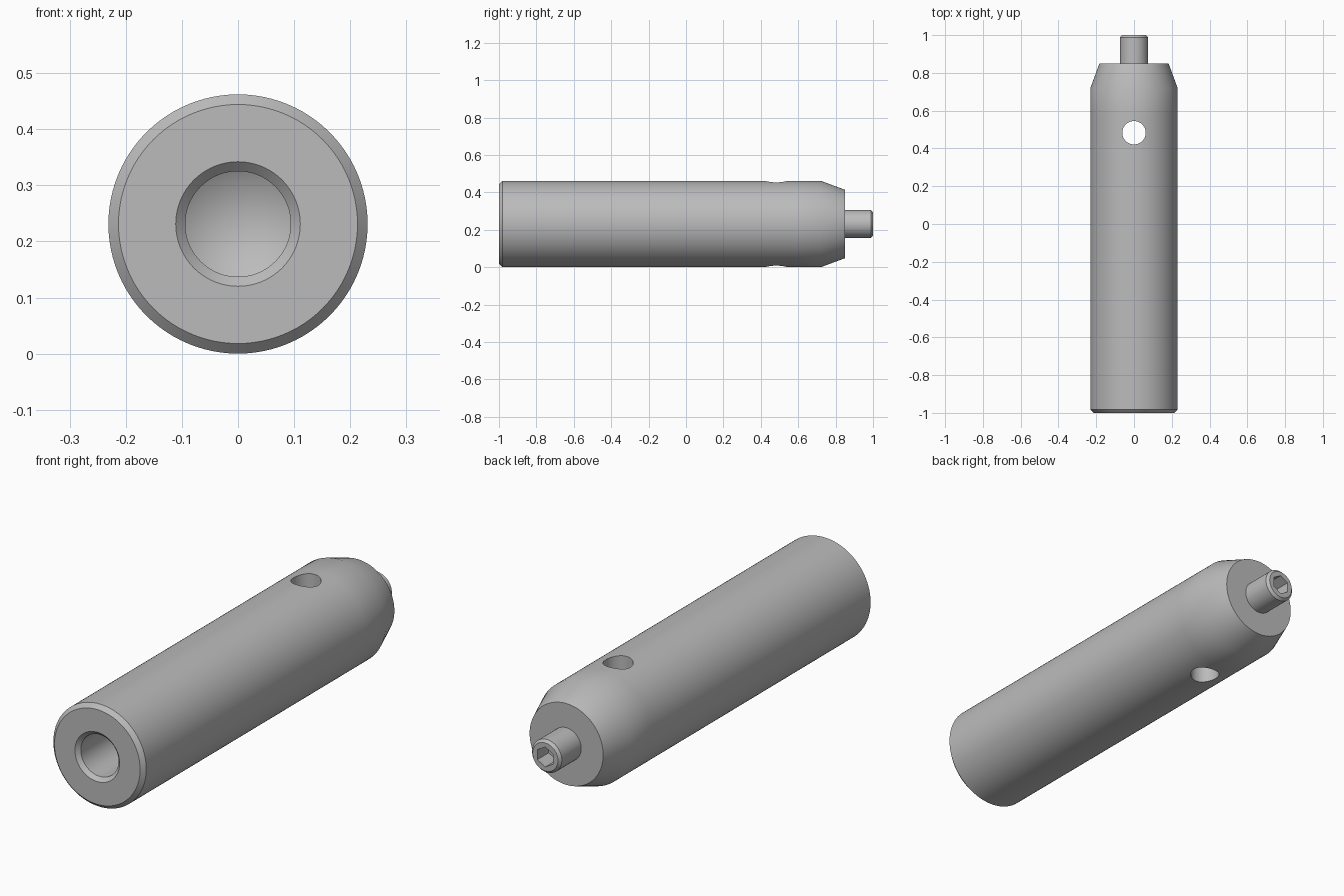
import bpy, bmesh, math
from mathutils import Matrix, Vector

cube = bpy.data.objects.get("Cube")
if cube:
    bpy.data.objects.remove(cube, do_unlink=True)

R = 0.231          # body radius, also the axis height
SEG = 96

steel = bpy.data.materials.new("grey_steel")
steel.use_nodes = True
steel.diffuse_color = (0.5, 0.5, 0.5, 1)
steel.node_tree.nodes["Principled BSDF"].inputs["Base Color"].default_value = (0.5, 0.5, 0.5, 1)


def finish(name, bm):
    bmesh.ops.recalc_face_normals(bm, faces=bm.faces)
    mesh = bpy.data.meshes.new(name)
    bm.to_mesh(mesh)
    bm.free()
    mesh.materials.append(steel)
    obj = bpy.data.objects.new(name, mesh)
    bpy.context.collection.objects.link(obj)
    return obj


def lathe(name, profile, seg=SEG):
    """Closed solid turned about the y axis from (radius, y) points."""
    bm = bmesh.new()
    verts = [bm.verts.new((r, y, R)) for r, y in profile]
    edges = [bm.edges.new(pair) for pair in zip(verts, verts[1:])]
    bmesh.ops.spin(bm, geom=verts + edges, cent=(0, 0, R), axis=(0, 1, 0),
                   angle=math.tau, steps=seg, use_merge=True)
    bmesh.ops.remove_doubles(bm, verts=bm.verts, dist=1e-5)
    return finish(name, bm)


def prism(name, sides, radius, length, centre, rotation):
    bm = bmesh.new()
    bmesh.ops.create_cone(bm, cap_ends=True, segments=sides, radius1=radius,
                          radius2=radius, depth=length,
                          matrix=Matrix.Translation(Vector(centre)) @ rotation)
    return finish(name, bm)


def cut(obj, cutter):
    cutter.hide_render = True
    mod = obj.modifiers.new("cut", "BOOLEAN")
    mod.operation = "DIFFERENCE"
    mod.solver = "EXACT"
    mod.object = cutter
    bpy.context.view_layer.objects.active = obj
    bpy.ops.object.modifier_apply(modifier=mod.name)
    bpy.data.objects.remove(cutter, do_unlink=True)


# Body: drilled bore, chamfered front, tapered rear
body = lathe("body", [
    (0, -0.444), (0.094, -0.5), (0.094, -0.983), (0.111, -1.0),
    (0.213, -1.0), (R, -0.982), (R, 0.38), (R, 0.58), (R, 0.72),
    (0.183, 0.85), (0, 0.85)])

# Vertical cross hole
cut(body, prism("cross_hole_cutter", 48, 0.062, 0.8, (0, 0.483, R), Matrix.Identity(4)))

# Rear set screw with chamfered tip and hex socket
screw = lathe("set_screw", [
    (0, 0.8), (0.074, 0.8), (0.074, 0.988), (0.063, 1.0), (0, 1.0)], 64)
cut(screw, prism("hex_socket_cutter", 6, 0.045, 0.2, (0, 1.02, R),
                 Matrix.Rotation(math.pi / 2, 4, "X")))

# Smooth turned surfaces, sharp machined edges
bpy.ops.object.select_all(action="DESELECT")
for obj in (body, screw):
    obj.select_set(True)
bpy.context.view_layer.objects.active = body
bpy.ops.object.shade_smooth_by_angle(angle=math.radians(30))
